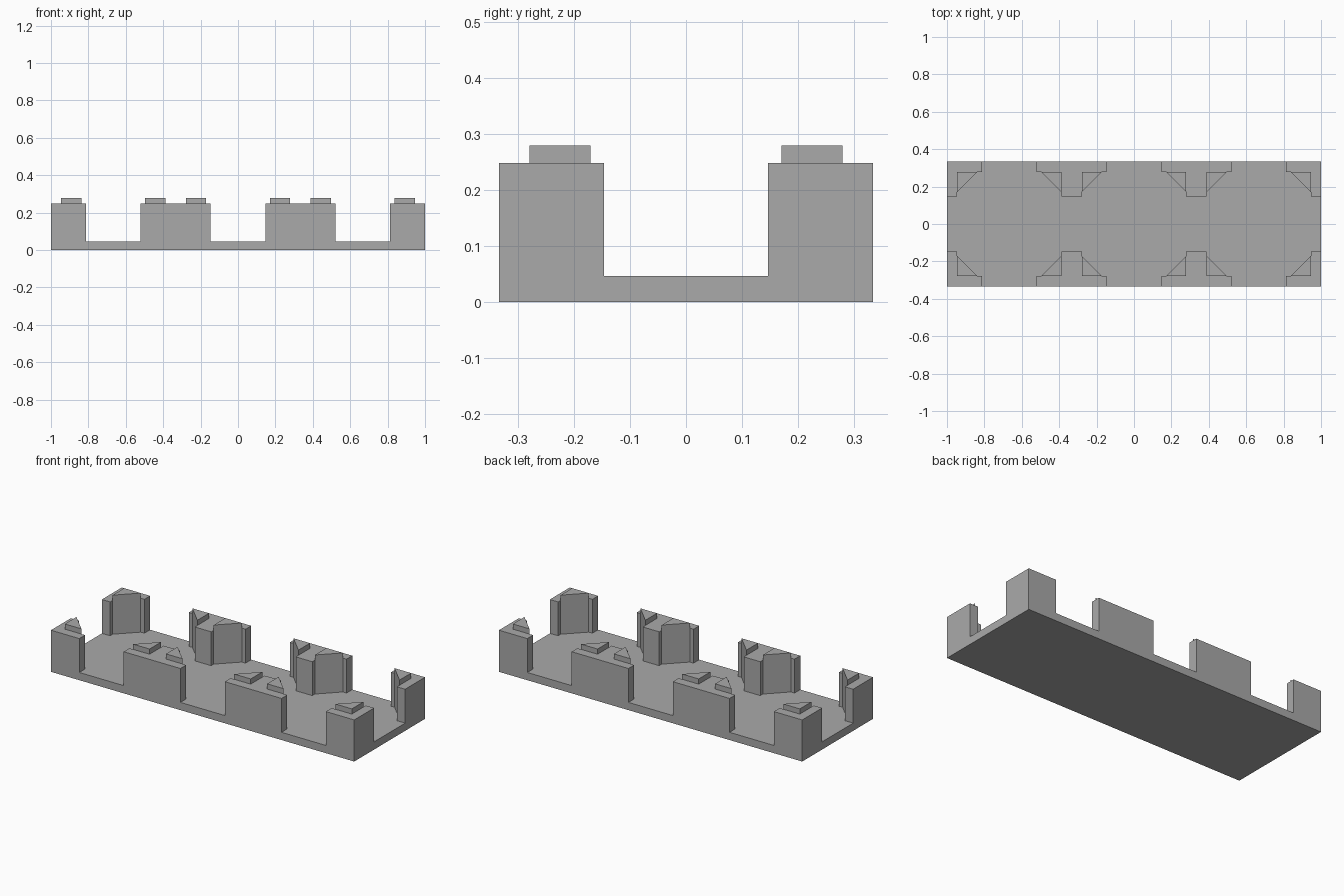
import bpy
import bmesh

cube = bpy.data.objects.get("Cube")
if cube:
    bpy.data.objects.remove(cube, do_unlink=True)

HALF_Y = 1 / 3      # half depth, also half a tile
THICK = 0.054       # wall thickness from the tile edge
REACH = 0.187       # wall length from the tile corner
GUSSET = 0.109      # leg of the triangular post
FLOOR, WALL_TOP, POST_TOP = 0.046, 0.248, 0.279

stone = bpy.data.materials.new("stone_grey")
stone.use_nodes = True
grey = (0.4, 0.4, 0.4, 1)
stone.diffuse_color = grey
stone.node_tree.nodes["Principled BSDF"].inputs["Base Color"].default_value = grey


def prism(name, outline, bottom, top):
    """Extrude a flat outline between two heights."""
    bm = bmesh.new()
    base = bm.faces.new([bm.verts.new((x, y, bottom)) for x, y in outline])
    result = bmesh.ops.extrude_face_region(bm, geom=[base])
    for v in result["geom"]:
        if isinstance(v, bmesh.types.BMVert):
            v.co.z = top
    bmesh.ops.recalc_face_normals(bm, faces=bm.faces)
    mesh = bpy.data.meshes.new(name)
    bm.to_mesh(mesh)
    bm.free()
    mesh.materials.append(stone)
    obj = bpy.data.objects.new(name, mesh)
    bpy.context.collection.objects.link(obj)
    return obj


# Floor slab
prism("floor_slab", [(-1, -HALF_Y), (1, -HALF_Y), (1, HALF_Y), (-1, HALF_Y)], 0, FLOOR)

# One arm of a wall outline, going inward from the tile edge
arm = [(0, 0), (REACH, 0), (REACH, THICK), (THICK, THICK), (THICK, REACH), (0, REACH)]
post = [(THICK, THICK), (THICK + GUSSET, THICK), (THICK, THICK + GUSSET)]

for side, row in ((-1, "front"), (1, "back")):
    for i in range(4):
        x0 = -1 + i * 2 / 3
        # Arms grow toward +x, -x, or both where two tiles meet
        arms = [s for s in (1, -1) if not (i == 0 and s < 0) and not (i == 3 and s > 0)]

        def place(points, s):
            return [(x0 + s * x, side * (HALF_Y - y)) for x, y in points]

        if len(arms) == 2:
            outline = place(arm[1:5], 1) + place(arm[4:0:-1], -1)
        else:
            outline = place(arm, arms[0])
        prism(f"{row}_wall_{i + 1}", outline, FLOOR, WALL_TOP)
        for s in arms:
            hand = "left" if s > 0 else "right"
            prism(f"{row}_post_{i + 1}_{hand}", place(post, s), FLOOR, POST_TOP)
